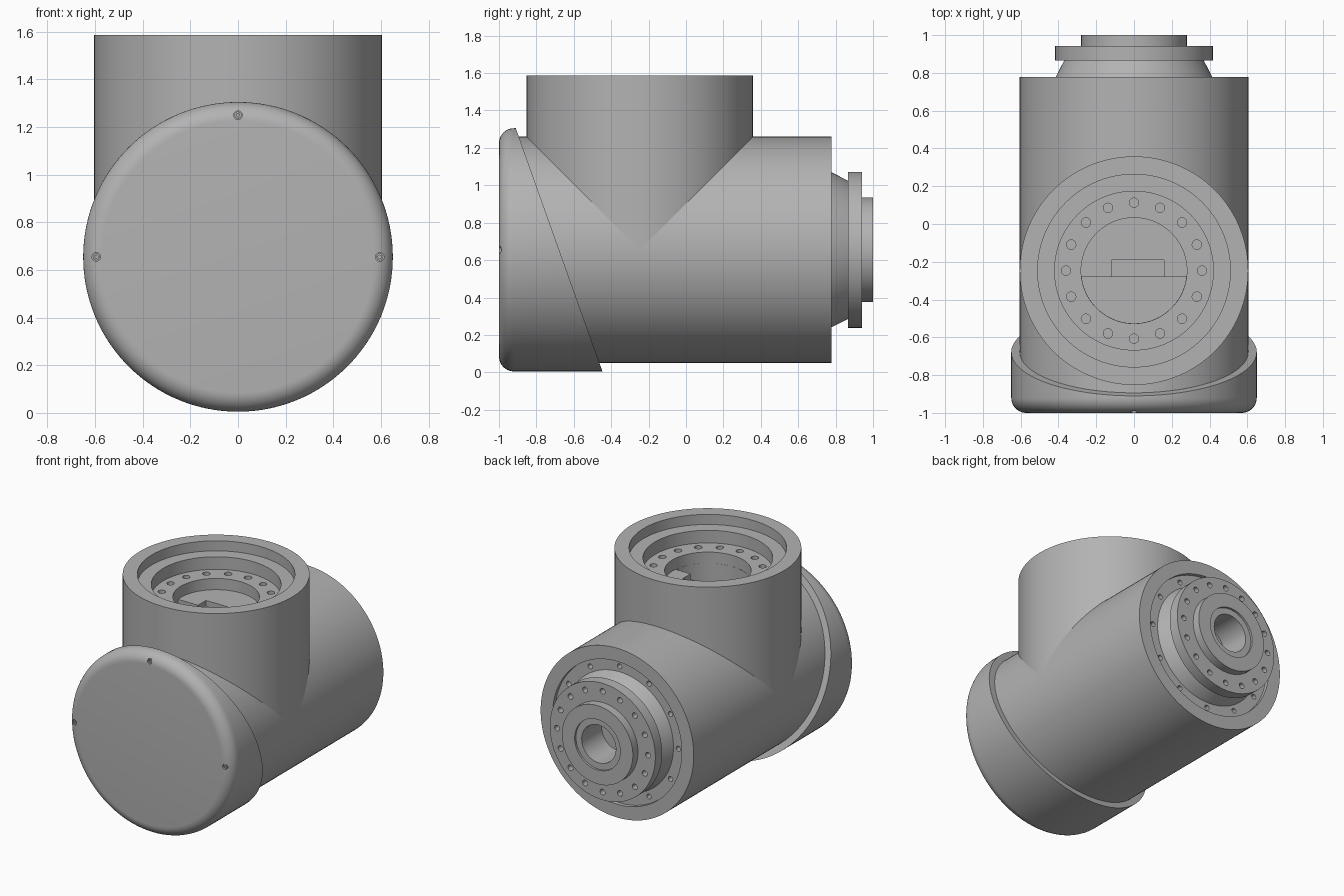
import bpy
import bmesh
from math import pi, sin, cos, radians
from mathutils import Matrix, Vector

if "Cube" in bpy.data.objects:
    bpy.data.objects.remove(bpy.data.objects["Cube"])

# Single machined metal colour
metal = bpy.data.materials.new("grey metal")
metal.use_nodes = True
GREY = (0.45, 0.45, 0.45, 1)
metal.diffuse_color = GREY
metal.node_tree.nodes["Principled BSDF"].inputs["Base Color"].default_value = GREY

AXIS_Z = 0.655      # height of the long axis
BRANCH_Y = -0.247   # position of the upright branch
R = 0.605           # radius of both tubes
ALONG = Matrix.Translation((0, 0, AXIS_Z)) @ Matrix.Rotation(-pi / 2, 4, 'X')
UPRIGHT = Matrix.Translation((0, BRANCH_Y, 0))


def make_object(name, bm):
    bmesh.ops.recalc_face_normals(bm, faces=bm.faces)
    mesh = bpy.data.meshes.new(name)
    bm.to_mesh(mesh)
    bm.free()
    mesh.materials.append(metal)
    obj = bpy.data.objects.new(name, mesh)
    bpy.context.collection.objects.link(obj)
    return obj


def lathe(name, profile, frame, steps=128):
    """Turn a (radius, height) profile around the frame's local z."""
    bm = bmesh.new()
    verts = [bm.verts.new((r, 0, h)) for r, h in profile]
    edges = [bm.edges.new(pair) for pair in zip(verts, verts[1:])]
    bmesh.ops.spin(bm, geom=verts + edges, cent=(0, 0, 0), axis=(0, 0, 1),
                   angle=2 * pi, steps=steps, use_merge=True)
    bmesh.ops.remove_doubles(bm, verts=bm.verts, dist=1e-5)
    bm.transform(frame)
    return make_object(name, bm)


def hole_ring(frame, count, ring, radius, top, depth):
    """Cutter made of a ring of round pins."""
    bm = bmesh.new()
    for i in range(count):
        a = 2 * pi * i / count
        spot = Vector((ring * cos(a), ring * sin(a), top))
        bmesh.ops.create_cone(bm, cap_ends=True, segments=16, radius1=radius,
                              radius2=radius, depth=2 * depth,
                              matrix=frame @ Matrix.Translation(spot))
    return make_object("hole_cutter", bm)


def box(size, center):
    bm = bmesh.new()
    bmesh.ops.create_cube(bm, size=1, matrix=Matrix.Translation(center)
                          @ Matrix.Diagonal((*size, 1)))
    return make_object("box_cutter", bm)


def cut(obj, cutter, operation='DIFFERENCE', keep=False):
    mod = obj.modifiers.new("cut", 'BOOLEAN')
    mod.operation = operation
    mod.solver = 'EXACT'
    mod.object = cutter
    bpy.context.view_layer.objects.active = obj
    bpy.ops.object.modifier_apply(modifier=mod.name)
    if not keep:
        bpy.data.objects.remove(cutter)


# Long horizontal housing with a shallow rear recess
housing = lathe("main_housing", [
    (0, -0.94), (R, -0.94), (R, 0.777), (0.51, 0.777), (0.51, 0.75), (0, 0.75)], ALONG)
cut(housing, hole_ring(ALONG, 12, 0.465, 0.018, 0.75, 0.04))

# Upright branch with stepped seat, bolt ring and bore
branch = lathe("branch_tube", [
    (0, AXIS_Z), (R, AXIS_Z), (R, 1.587), (0.51, 1.587), (0.51, 1.515), (0.42, 1.515),
    (0.42, 1.425), (0.28, 1.425), (0.28, 1.345), (0, 1.345)], UPRIGHT)
cut(branch, hole_ring(UPRIGHT, 16, 0.36, 0.025, 1.425, 0.05))

# Deep pocket in the front half of the bore, and a shallow slot behind it
pocket = lathe("pocket_cutter", [(0, 0.9), (0.279, 0.9), (0.279, 1.36), (0, 1.36)], UPRIGHT)
cut(pocket, box((1, 1, 1), (0, -0.78, 1.1)), 'INTERSECT')
cut(branch, pocket, keep=True)
cut(housing, pocket)
cut(branch, box((0.28, 0.1, 0.08), (0.02, -0.24, 1.345)))

# Front cover with rounded rim, sliced off at a slant
rim = [(0.57 + 0.08 * sin(a), -0.92 - 0.08 * cos(a))
       for a in (radians(9 * i) for i in range(11))]
cover = lathe("front_cover", [(0, -1)] + rim + [(0.65, -0.4), (0, -0.4)], ALONG)
bm = bmesh.new()
bm.from_mesh(cover.data)
slice_normal = Vector((0, 1.305, 0.465))
result = bmesh.ops.bisect_plane(bm, geom=bm.verts[:] + bm.edges[:] + bm.faces[:],
                                plane_co=(0, -0.445, 0), plane_no=slice_normal,
                                clear_outer=True)
rim_edges = [e for e in result["geom_cut"] if isinstance(e, bmesh.types.BMEdge)]
bmesh.ops.contextual_create(bm, geom=rim_edges)
bmesh.ops.recalc_face_normals(bm, faces=bm.faces)
bm.to_mesh(cover.data)
bm.free()

# Three cover screws in small counterbores
screws = []
for name, x, z in (("left", 0.595, 0), ("right", -0.595, 0), ("top", 0, 0.595)):
    spot = ALONG @ Matrix.Translation((x, -z, 0))
    cut(cover, lathe("counterbore_cutter", [
        (0, -1.05), (0.018, -1.05), (0.018, -0.97), (0, -0.97)], spot, 20))
    screws.append(lathe(name + "_cover_screw", [
        (0, -0.975), (0.007, -0.975), (0.007, -0.99), (0.015, -0.99),
        (0.015, -0.965), (0, -0.965)], spot, 16))

# Rear output: conical neck, bolted flange and bored hub
output = lathe("output_flange", [
    (0, 0.74), (0.43, 0.74), (0.415, 0.777), (0.37, 0.865), (0.417, 0.865),
    (0.417, 0.942), (0.28, 0.942), (0.28, 1), (0.18, 1), (0.18, 0.985),
    (0.135, 0.985), (0.135, 0.76), (0, 0.76)], ALONG)
cut(output, hole_ring(ALONG, 16, 0.36, 0.02, 0.942, 0.06))

# Smooth round walls, crisp edges
bpy.ops.object.select_all(action='DESELECT')
for obj in [housing, branch, cover, output] + screws:
    obj.select_set(True)
    bpy.context.view_layer.objects.active = obj
bpy.ops.object.shade_smooth_by_angle(angle=radians(25))
